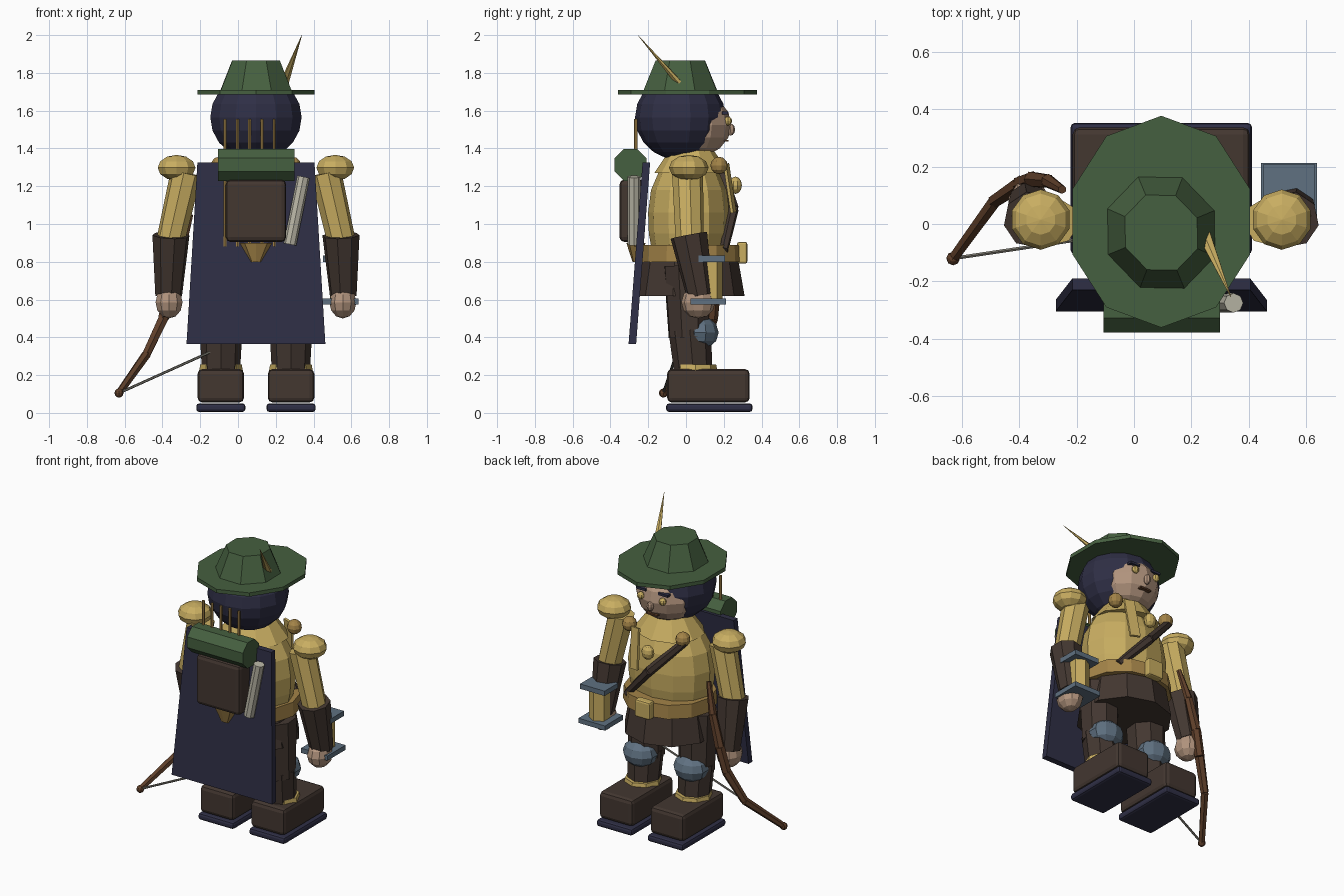
import bpy
from math import pi
from mathutils import Vector

cube = bpy.data.objects.get("Cube")
if cube:
    bpy.data.objects.remove(cube, do_unlink=True)

C = 0.095  # body centre line


def material(name, rgb):
    m = bpy.data.materials.new(name)
    m.use_nodes = True
    col = (*rgb, 1)
    m.diffuse_color = col
    bsdf = m.node_tree.nodes["Principled BSDF"]
    bsdf.inputs["Base Color"].default_value = col
    bsdf.inputs["Roughness"].default_value = 0.9
    return m


navy = material("navy", (0.028, 0.028, 0.06))
green = material("hat green", (0.06, 0.115, 0.05))
leather = material("dark leather", (0.056, 0.038, 0.03))
wood = material("bow wood", (0.115, 0.05, 0.023))
gold = material("gold cloth", (0.58, 0.42, 0.12))
tan = material("tan leather", (0.37, 0.23, 0.065))
skin = material("skin", (0.45, 0.3, 0.21))
steel = material("steel blue", (0.115, 0.165, 0.22))
cream = material("parchment", (0.5, 0.48, 0.39))
grey = material("string grey", (0.2, 0.19, 0.16))


def finish(name, mat, scale=None):
    ob = bpy.context.object
    ob.name = name
    if scale:
        ob.scale = scale
    ob.data.materials.append(mat)
    return ob


def ball(name, mat, loc, radii, seg=12, rings=8):
    bpy.ops.mesh.primitive_uv_sphere_add(segments=seg, ring_count=rings, radius=1, location=loc)
    return finish(name, mat, radii)


def box(name, mat, lo, hi, bevel=0.0):
    lo, hi = Vector(lo), Vector(hi)
    bpy.ops.mesh.primitive_cube_add(size=1, location=(lo + hi) / 2)
    ob = finish(name, mat)
    for v in ob.data.vertices:
        v.co = [a * b for a, b in zip(v.co, hi - lo)]
    if bevel:
        mod = ob.modifiers.new("bevel", "BEVEL")
        mod.width, mod.segments = bevel, 2
    return ob


def rod(name, mat, p, q, r1, r2, n=8, scale=(1, 1, 1)):
    p, q = Vector(p), Vector(q)
    bpy.ops.mesh.primitive_cone_add(vertices=n, radius1=r1, radius2=r2,
                                    depth=(q - p).length, location=(p + q) / 2)
    ob = finish(name, mat, scale)
    ob.rotation_euler = (q - p).to_track_quat("Z", "Y").to_euler()
    return ob


def frustum(name, mat, y, z1, z2, r1, r2, n=10, sx=1, sy=1):
    return rod(name, mat, (C, y, z1), (C, y, z2), r1, r2, n, (sx, sy, 1))


def lathe(name, mat, y, profile, n, sy):
    bpy.ops.mesh.primitive_cylinder_add(vertices=n, radius=1, depth=1, end_fill_type="NOTHING")
    bpy.ops.object.delete()
    from math import cos, sin
    verts = [(r * cos(2 * pi * i / n), r * sy * sin(2 * pi * i / n), z)
             for r, z in profile for i in range(n)]
    faces = [(k * n + i, k * n + (i + 1) % n, (k + 1) * n + (i + 1) % n, (k + 1) * n + i)
             for k in range(len(profile) - 1) for i in range(n)]
    top = (len(profile) - 1) * n
    faces += [tuple(reversed(range(n))), tuple(range(top, top + n))]
    me = bpy.data.meshes.new(name)
    me.from_pydata(verts, [], faces)
    ob = bpy.data.objects.new(name, me)
    ob.location = (C, y, 0)
    bpy.context.collection.objects.link(ob)
    me.materials.append(mat)
    return ob


# Torso, collar, belt and skirt
lathe("torso", gold, 0.015, [(0.25, 0.84), (0.275, 0.95), (0.28, 1.06), (0.26, 1.18),
                             (0.21, 1.27), (0.15, 1.32)], 12, 0.77)
frustum("collar", gold, 0.03, 1.27, 1.39, 0.22, 0.13, 10, 1, 0.9)
frustum("belt", tan, 0.03, 0.8, 0.89, 0.29, 0.285, 12, 1, 0.92)
frustum("skirt", leather, 0.02, 0.62, 0.82, 0.29, 0.255, 10)
box("belt_buckle", gold, (C - 0.055, 0.27, 0.79), (C + 0.055, 0.325, 0.905), 0.012)

# Head, face and hair
ball("hair", navy, (C, -0.03, 1.565), (0.248, 0.24, 0.228), 14, 10)
ball("face", skin, (C, 0.035, 1.525), (0.2, 0.205, 0.175))
ball("nose", skin, (C, 0.235, 1.5), (0.022, 0.025, 0.032), 8, 6)
box("mouth", wood, (C - 0.04, 0.2, 1.436), (C + 0.04, 0.226, 1.446))
for side, s in (("left", 1), ("right", -1)):
    ball(side + "_eye", gold, (C + s * 0.08, 0.222, 1.545), (0.024, 0.022, 0.024), 8, 6)
    box(side + "_eyebrow", navy, (C + s * 0.08 - 0.035, 0.19, 1.58), (C + s * 0.08 + 0.035, 0.222, 1.595))

# Hat and feather
frustum("hat_brim", green, 0.008, 1.685, 1.71, 0.325, 0.325, 10, 1, 1.135)
frustum("hat_crown", green, -0.03, 1.705, 1.865, 0.202, 0.135, 8, 1, 1.05).rotation_euler.z = pi / 8
rod("hat_feather", gold, (0.235, -0.015, 1.72), (0.338, -0.255, 2.0), 0.028, 0.001, 6, (1, 0.7, 1))

# Arms and legs on both sides
for side, s in (("left", 1), ("right", -1)):
    def at(dx, y, z):
        return (C + s * dx, y, z)
    ball(side + "_shoulder_pad", gold, at(0.42, 0.015, 1.298), (0.105, 0.105, 0.068), 10, 6)
    rod(side + "_upper_arm", gold, at(0.37, 0.008, 1.27), at(0.455, 0.02, 0.9), 0.083, 0.075)
    rod(side + "_forearm", leather, at(0.45, 0.015, 0.94), at(0.462, 0.075, 0.62), 0.1, 0.072)
    ball(side + "_hand", skin, at(0.46, 0.065, 0.585), (0.075, 0.09, 0.085), 10, 6)
    rod(side + "_thigh", leather, at(0.18, 0.0, 0.78), at(0.185, 0.015, 0.4), 0.125, 0.112)
    rod(side + "_shin", leather, at(0.185, 0.02, 0.44), at(0.185, 0.04, 0.2), 0.113, 0.1)
    ball(side + "_knee_pad", steel, at(0.185, 0.075, 0.425), (0.113, 0.098, 0.088), 10, 6)
    rod(side + "_ankle_cuff", gold, at(0.185, 0.05, 0.2), at(0.185, 0.05, 0.255), 0.12, 0.11)
    x = C + s * 0.186
    box(side + "_boot", leather, (x - 0.123, -0.1, 0.055), (x + 0.123, 0.337, 0.232), 0.025)
    box(side + "_sole", navy, (x - 0.13, -0.105, 0.005), (x + 0.13, 0.352, 0.05), 0.015)
    ball(side + "_cape_clasp", tan, at(0.195, 0.175, 1.31), (0.046, 0.046, 0.046), 10, 6)

# Chest details
ball("chest_medal", gold, (C, 0.262, 1.205), (0.042, 0.034, 0.046), 10, 6)
rod("upper_sash", leather, (-0.12, 0.18, 1.3), (0.09, 0.25, 1.08), 0.026, 0.03, 6)
rod("lower_sash", leather, (0.09, 0.25, 1.08), (0.29, 0.2, 0.86), 0.03, 0.024, 6)
strip = box("hanging_strip", gold, (-0.033, -0.008, -0.13), (0.033, 0.008, 0.13))
strip.location = (0.21, 0.232, 1.19)
strip.rotation_euler = (0.13, 0.1, -0.25)

# Cape
cape = box("cape", navy, (-0.5, -0.02, 0.365), (0.5, 0.02, 1.325))
for v in cape.data.vertices:
    top = v.co.z > 0
    v.co.x *= 0.62 if top else 0.735
    v.co.y += 0.037 if top else -0.037
cape.location = (C, -0.247, 0.845)

# Backpack, bedroll, quiver with arrows and scroll
box("backpack", leather, (-0.065, -0.352, 0.905), (0.255, -0.22, 1.235), 0.025)
rod("bedroll", green, (-0.107, -0.293, 1.313), (0.3, -0.293, 1.313), 0.092, 0.092).rotation_euler.rotate_axis("Z", pi / 8)
rod("quiver", tan, (C, -0.265, 0.8), (C, -0.265, 0.9), 0.03, 0.085, 8, (1, 0.6, 1))
for i in range(5):
    x = -0.068 + i * 0.065
    rod("arrow", tan, (x, -0.265, 0.88), (x, -0.265, 1.555), 0.009, 0.009, 6)
rod("scroll", cream, (0.275, -0.275, 0.892), (0.347, -0.275, 1.25), 0.034, 0.034)

# Bow and string
path = [(-0.63, -0.12, 0.105), (-0.485, 0.08, 0.31), (-0.395, 0.14, 0.5),
        (-0.355, 0.155, 0.66), (-0.3, 0.15, 0.86), (-0.25, 0.12, 1.05)]
radii = [0.02, 0.025, 0.03, 0.03, 0.025, 0.015]
for i in range(5):
    rod("bow_limb", wood, path[i], path[i + 1], radii[i], radii[i + 1], 6)
ball("bow_tip", wood, path[0], (0.024, 0.024, 0.024), 8, 6)
rod("bow_string", grey, path[0], (0.17, 0.0, 0.465), 0.007, 0.007, 6)

# Lantern
box("lantern_top", steel, (0.45, 0.065, 0.8), (0.63, 0.207, 0.832))
box("lantern_base", steel, (0.443, 0.025, 0.575), (0.637, 0.213, 0.606))
rod("lantern_core", gold, (0.54, 0.132, 0.606), (0.54, 0.132, 0.8), 0.062, 0.062, 6)
